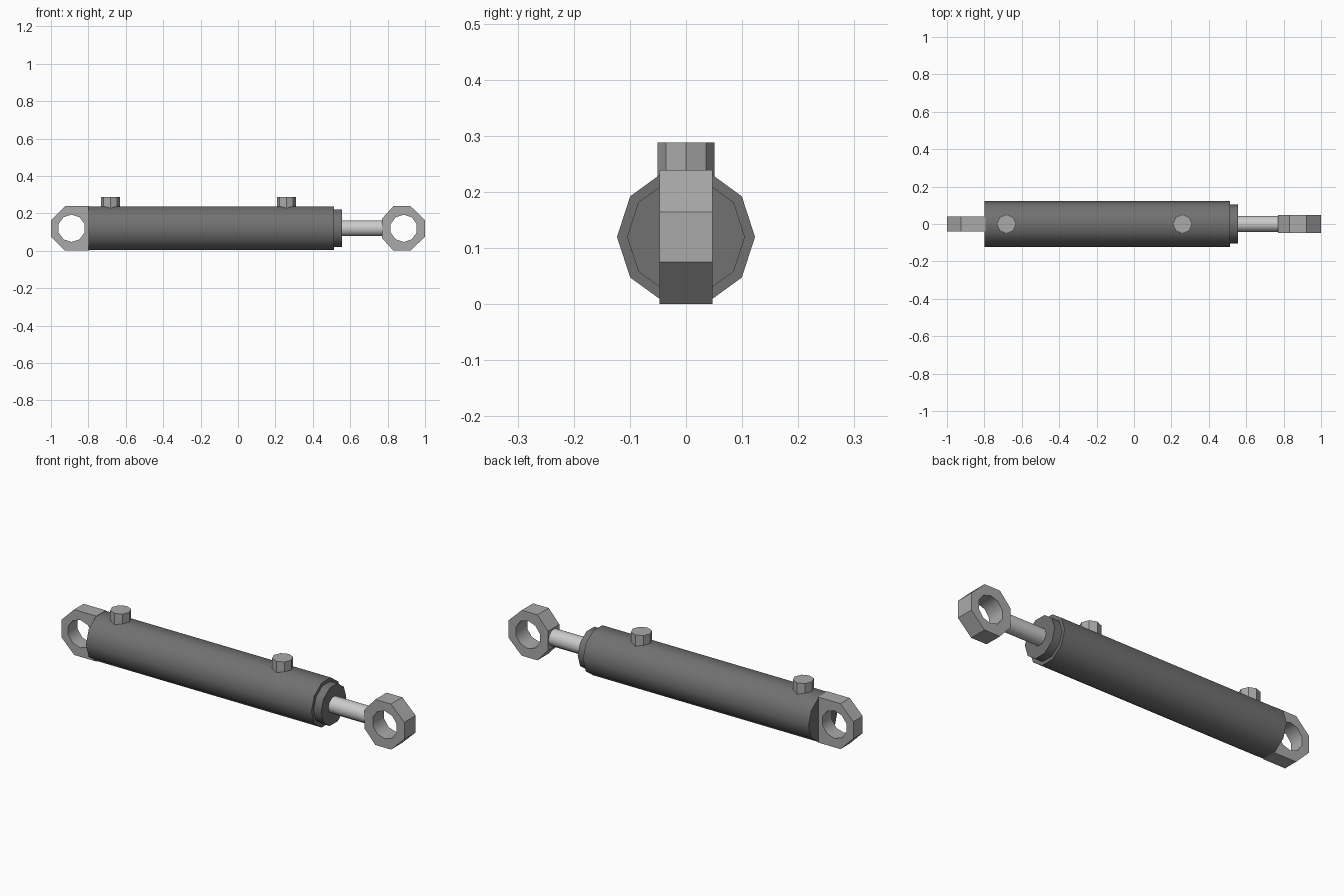
import bpy, math
from mathutils import Matrix

if "Cube" in bpy.data.objects:
    bpy.data.objects.remove(bpy.data.objects["Cube"])

CZ = 0.12  # height of the cylinder axis


def material(name, grey):
    mat = bpy.data.materials.new(name)
    mat.diffuse_color = (grey, grey, grey, 1)
    mat.use_nodes = True
    mat.node_tree.nodes["Principled BSDF"].inputs["Base Color"].default_value = mat.diffuse_color
    return mat


DARK = material("dark_paint", 0.165)
STEEL = material("steel", 0.40)
CHROME = material("chrome", 0.95)


def finish(ob, name, mat, smooth=True):
    ob.name = name
    ob.data.materials.append(mat)
    if smooth:
        bpy.ops.object.select_all(action='DESELECT')
        ob.select_set(True)
        bpy.context.view_layer.objects.active = ob
        bpy.ops.object.shade_smooth_by_angle(angle=math.radians(38))


def cylinder(name, axis, start, end, r, a, b, mat, sides=10, smooth=True):
    """Cylinder along an axis; a, b locate it on the other two axes."""
    bpy.ops.mesh.primitive_cylinder_add(vertices=sides, radius=r, depth=end - start)
    ob = bpy.context.object
    mid = (start + end) / 2
    if axis == 'X':
        rot, loc = Matrix.Rotation(math.pi / 2, 4, 'Y'), (mid, a, b)
    elif axis == 'Y':
        rot, loc = Matrix.Rotation(math.pi / 2, 4, 'X'), (a, mid, b)
    else:
        rot, loc = Matrix.Identity(4), (a, b, mid)
    ob.data.transform(Matrix.Translation(loc) @ rot)
    finish(ob, name, mat, smooth)
    return ob


def eye(name, profile, half_width, hole_x):
    """Extrude an x-z profile across y and bore the pin hole."""
    n = len(profile)
    verts = [(x, y, z) for y in (-half_width, half_width) for x, z in profile]
    faces = [tuple(range(n)), tuple(range(2 * n - 1, n - 1, -1))]
    faces += [((i + 1) % n, i, i + n, (i + 1) % n + n) for i in range(n)]
    mesh = bpy.data.meshes.new(name)
    mesh.from_pydata(verts, [], faces)
    ob = bpy.data.objects.new(name, mesh)
    bpy.context.collection.objects.link(ob)
    cutter = cylinder("hole_cutter", 'Y', -0.2, 0.2, 0.073, hole_x, CZ, STEEL, smooth=False)
    cutter.hide_render = True
    mod = ob.modifiers.new("hole", 'BOOLEAN')
    mod.operation, mod.solver, mod.object = 'DIFFERENCE', 'EXACT', cutter
    bpy.context.view_layer.objects.active = ob
    bpy.ops.object.modifier_apply(modifier=mod.name)
    bpy.data.objects.remove(cutter)
    ob.data.materials.clear()
    finish(ob, name, STEEL)


# Barrel, end gland and piston rod
cylinder("barrel", 'X', -0.798, 0.513, 0.123, 0, CZ, DARK)
cylinder("gland", 'X', 0.50, 0.556, 0.105, 0, CZ, DARK)
cylinder("piston_rod", 'X', 0.54, 0.785, 0.044, 0, CZ, CHROME)

# Hydraulic ports
for i, x in enumerate((-0.682, 0.259)):
    cylinder(f"port_{i + 1}", 'Z', 0.20, 0.288, 0.051, x, 0, STEEL, sides=8, smooth=False)

# Mounting eyes (profiles counter-clockwise seen from the front)
eye("base_eye", [(-0.925, 0), (-0.795, 0), (-0.795, 0.239), (-0.925, 0.239),
                 (-1, 0.164), (-1, 0.075)], 0.039, -0.89)
eye("rod_eye", [(0.831, 0), (0.922, 0), (1, 0.075), (1, 0.164),
                (0.922, 0.239), (0.831, 0.239), (0.769, 0.17), (0.769, 0.069)],
    0.047, 0.886)
